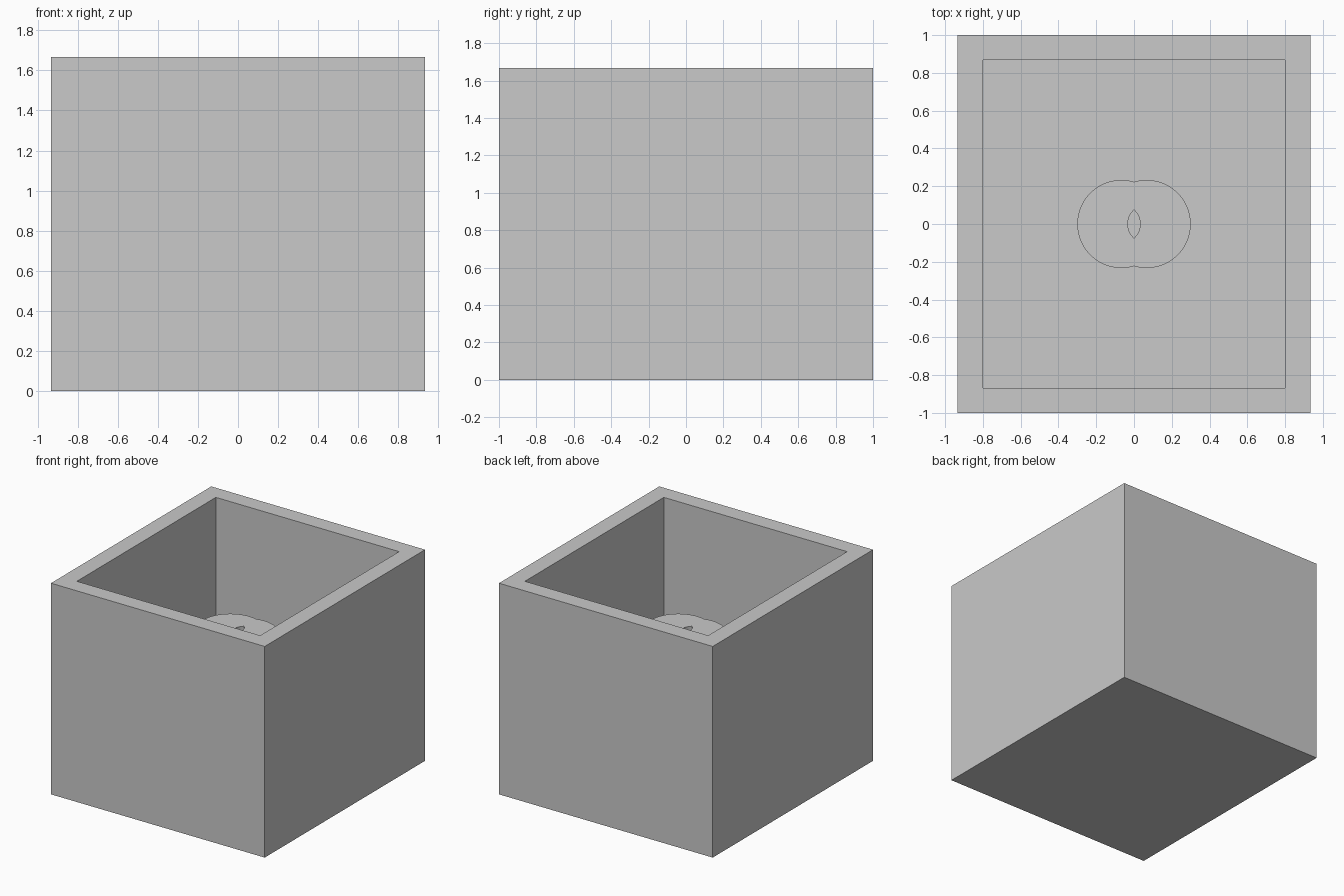
import bpy, bmesh, math

default = bpy.data.objects.get("Cube")
if default:
    bpy.data.objects.remove(default, do_unlink=True)

WIDTH, DEPTH, HEIGHT = 1.867, 2.0, 1.667
WALL, FLOOR = 0.133, 0.133
POST_TOP, OFFSET = 1.167, 0.067
OUTER_R, HOLE_R = 0.233, 0.1
SEGMENTS = 48

grey = bpy.data.materials.new("grey")
grey.use_nodes = True
colour = (0.585, 0.585, 0.585, 1)
grey.diffuse_color = colour
grey.node_tree.nodes["Principled BSDF"].inputs["Base Color"].default_value = colour


def finish(bm, name):
    bmesh.ops.recalc_face_normals(bm, faces=bm.faces)
    mesh = bpy.data.meshes.new(name)
    bm.to_mesh(mesh)
    bm.free()
    mesh.materials.append(grey)
    obj = bpy.data.objects.new(name, mesh)
    bpy.context.collection.objects.link(obj)
    return obj


def double_arc(cx, r):
    """Closed outline of an arc on the right and its half-turn copy."""
    end = math.acos(-cx / r)
    angles = [end * (2 * i / SEGMENTS - 1) for i in range(SEGMENTS)]
    half = [(cx + r * math.cos(a), r * math.sin(a)) for a in angles]
    return half + [(-x, -y) for x, y in half]


# Open box: inset the top face and push it down to the floor
bm = bmesh.new()
bmesh.ops.create_cube(bm, size=1)
for v in bm.verts:
    v.co = (v.co.x * WIDTH, v.co.y * DEPTH, (v.co.z + 0.5) * HEIGHT)
bm.normal_update()
top = max(bm.faces, key=lambda f: f.calc_center_median().z)
bmesh.ops.inset_region(bm, faces=[top], thickness=WALL, use_even_offset=True)
cavity = bmesh.ops.extrude_discrete_faces(bm, faces=[top])["faces"][0]
for v in cavity.verts:
    v.co.z = FLOOR
finish(bm, "open_box")

# Hollow post: two overlapping round tubes, leaving a lens-shaped hole
bm = bmesh.new()
outer, hole = double_arc(OFFSET, OUTER_R), double_arc(-OFFSET, HOLE_R)
rings = [[bm.verts.new((x, y, z)) for x, y in outline]
         for outline, z in ((outer, FLOOR), (outer, POST_TOP),
                            (hole, POST_TOP), (hole, FLOOR))]
count = len(outer)
for low, high in zip(rings, rings[1:]):
    for i in range(count):
        j = (i + 1) % count
        bm.faces.new((low[i], low[j], high[j], high[i]))
post = finish(bm, "center_post")

# Smooth the round walls and keep the rims sharp
bpy.ops.object.select_all(action="DESELECT")
post.select_set(True)
bpy.context.view_layer.objects.active = post
bpy.ops.object.shade_smooth_by_angle(angle=math.radians(20))
